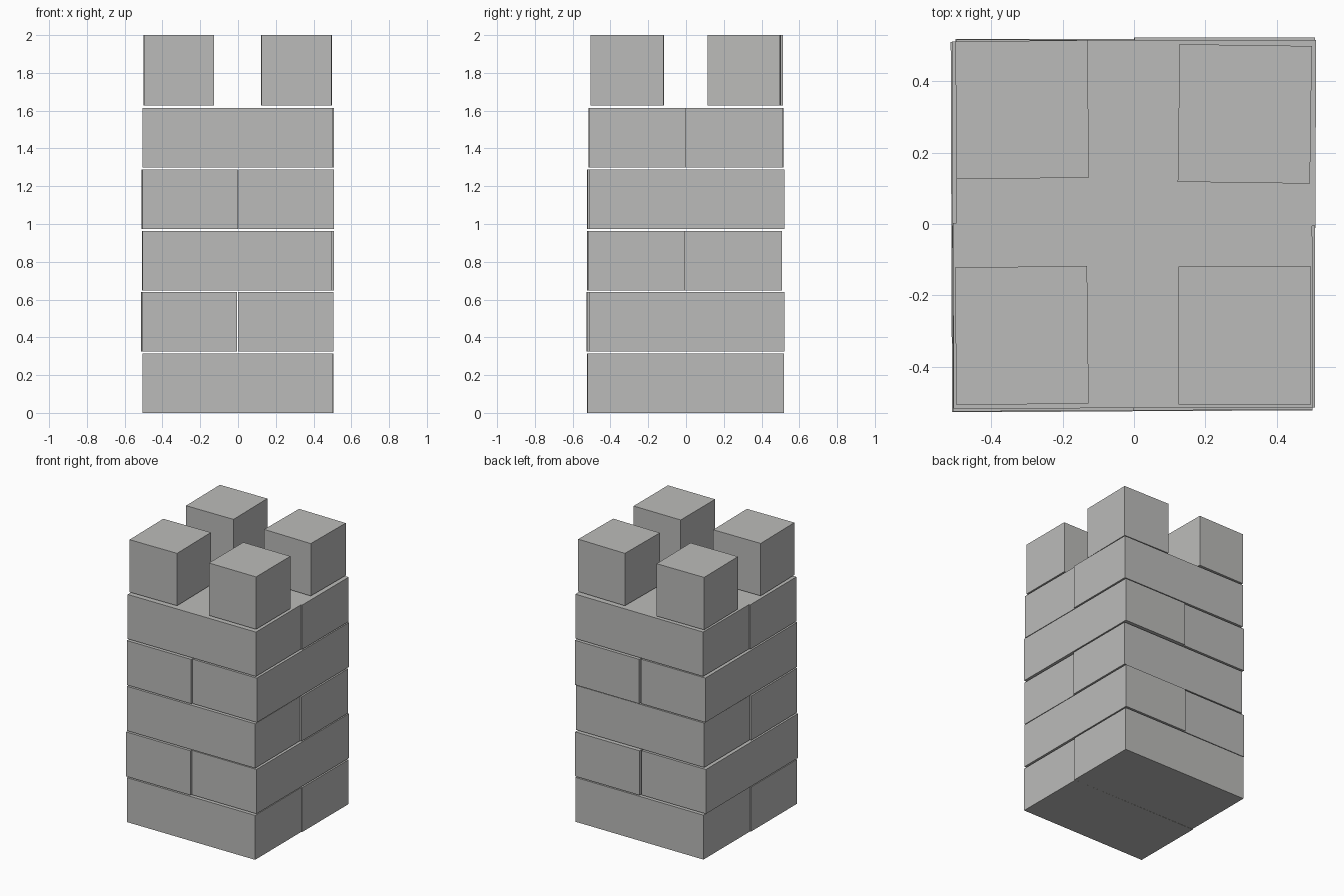
import bpy
import math

cube = bpy.data.objects.get("Cube")
if cube:
    bpy.data.objects.remove(cube, do_unlink=True)

# One plain stone colour
stone = bpy.data.materials.new("stone grey")
stone.use_nodes = True
colour = (0.5, 0.5, 0.49, 1.0)
stone.diffuse_color = colour
stone.node_tree.nodes["Principled BSDF"].inputs["Base Color"].default_value = colour


def add_block(name, centre, size, bottom, height, turn):
    """Add a flat-faced block resting at the given height, turned about z."""
    bpy.ops.mesh.primitive_cube_add(
        size=1,
        location=(centre[0], centre[1], bottom + height / 2),
        rotation=(0, 0, math.radians(turn)),
    )
    block = bpy.context.object
    block.name = name
    block.scale = (size[0], size[1], height)
    bpy.ops.object.transform_apply(location=False, rotation=True, scale=True)
    block.data.materials.append(stone)
    return block


# Courses of two bricks, alternating direction, each brick slightly out of line.
# Per brick: sideways shift x, shift y, turn in degrees
BRICK_HEIGHT = 0.315
COURSE_PITCH = 0.3245
LONG_X, HALF_Y = 1.005, 0.52
HALF_X, LONG_Y = 0.505, 1.035
courses = [
    ((-0.003, -0.003, 0.1), (0.003, -0.002, 0.0)),
    ((-0.006, -0.008, 0.2), (0.0, 0.004, 0.0)),
    ((-0.005, -0.002, 0.3), (0.005, -0.012, 0.1)),
    ((-0.003, -0.006, 0.2), (0.002, 0.004, 0.0)),
    ((-0.003, 0.005, 0.2), (0.006, -0.005, -0.1)),
]
for row, bricks in enumerate(courses):
    for side, (dx, dy, turn) in zip((-1, 1), bricks):
        if row % 2 == 0:
            place = "front" if side < 0 else "back"
            centre, size = (dx, side * HALF_Y / 2 + dy), (LONG_X, HALF_Y)
        else:
            place = "right" if side < 0 else "left"
            centre, size = (side * HALF_X / 2 + dx, dy), (HALF_X, LONG_Y)
        add_block(f"brick_course_{row + 1}_{place}", centre, size,
                  row * COURSE_PITCH, BRICK_HEIGHT, turn)

# Four corner battlements on top
battlements = {
    "front_right": (-0.314, -0.312, 0.7),
    "front_left": (0.31, -0.312, 0.0),
    "back_right": (-0.313, 0.32, 0.6),
    "back_left": (0.31, 0.308, -0.8),
}
for place, (x, y, turn) in battlements.items():
    add_block("battlement_" + place, (x, y), (0.37, 0.385), 1.628, 0.372, turn)
